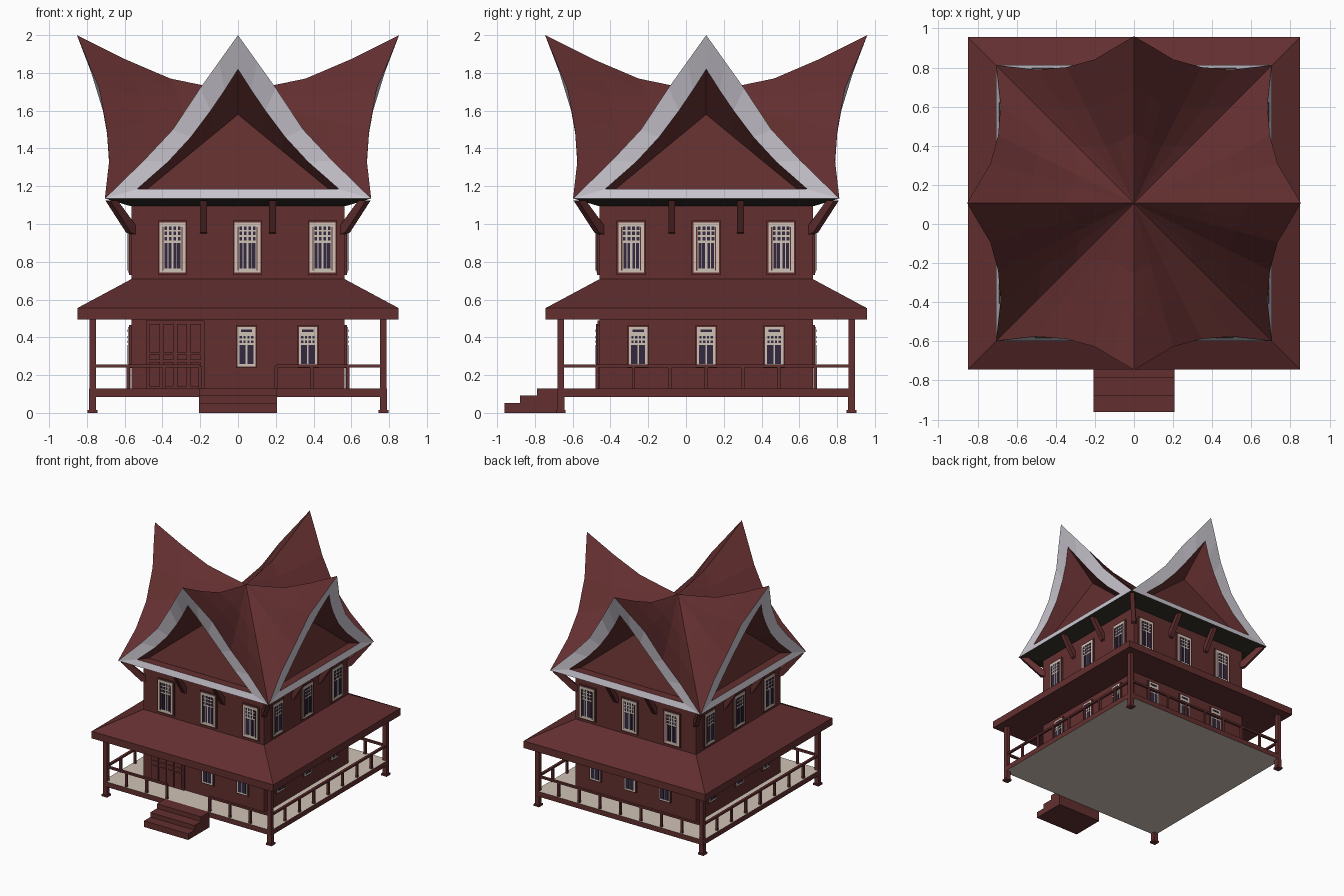
import bpy, bmesh, math
from mathutils import Matrix, Vector

if "Cube" in bpy.data.objects:
    bpy.data.objects.remove(bpy.data.objects["Cube"])

CENTRE = Vector((0, 0.107, 0))      # house centre; the steps stick out to the front
COLOURS = {
    "dark_red": (0.125, 0.028, 0.029), "pale_trim": (0.60, 0.57, 0.63),
    "beige": (0.63, 0.54, 0.46), "dark_glass": (0.033, 0.022, 0.05),
    "soffit_dark": (0.028, 0.025, 0.018),
}
MATS = list(COLOURS)
for n, c in COLOURS.items():
    bpy.data.materials.new(n).diffuse_color = (*c, 1)
RED, TRIM, BEIGE, GLASS, SOFFIT = range(5)
parts = {}


def add(name, pts, faces, mat, k=0):
    """Add faces to a part, turned k quarter turns round the house centre."""
    bm = parts.setdefault(name, bmesh.new())
    m = Matrix.Translation(CENTRE) @ Matrix.Rotation(k * math.pi / 2, 4, 'Z')
    vs = [bm.verts.new(m @ Vector(p)) for p in pts]
    for f in faces:
        bm.faces.new([vs[i] for i in f]).material_index = mat


HEX = [(3, 2, 1, 0), (4, 5, 6, 7), (0, 1, 5, 4), (1, 2, 6, 5), (2, 3, 7, 6), (3, 0, 4, 7)]


def box(name, x, y, z, mat=RED, k=0):
    pts = [(a, b, c) for c in z for a, b in ((x[0], y[0]), (x[1], y[0]), (x[1], y[1]), (x[0], y[1]))]
    add(name, pts, HEX, mat, k)


def taper(name, cx, cy, z0, z1, r0, r1, mat=RED, k=0):
    pts = [(cx + a * r, cy + b * r, z) for z, r in ((z0, r0), (z1, r1))
           for a, b in ((-1, -1), (1, -1), (1, 1), (-1, 1))]
    add(name, pts, HEX, mat, k)


WALL = 0.565


def plate(name, x0, x1, z0, z1, d, mat, k):
    """Thin plate on a wall, standing d proud of it."""
    box(name, (x0, x1), (-WALL - d, -WALL + 0.005), (z0, z1), mat, k)


# deck: red rim, beige top and underside
box("deck", (-.788, .788), (-.788, .788), (.085, .128))
for f in parts["deck"].faces:
    f.normal_update()
    f.material_index = BEIGE if abs(f.normal.z) > .5 else RED

# walls and skirt roof
box("walls", (-WALL, WALL), (-WALL, WALL), (.128, 1.11))
taper("skirt_roof", 0, 0, .495, .555, .85, .85)
taper("skirt_roof", 0, 0, .555, .708, .85, .565)

# front steps
for i, (y0, h) in enumerate(((-1.068, .052), (-.985, .091), (-.895, .13))):
    box("front_steps", (-.207, .207), (y0, -.787), (0, h))

# posts, feet and railing
for k in range(4):
    taper("corner_posts", -.77, -.77, .05, .5, .017, .017, RED, k)
    taper("corner_posts", -.77, -.77, 0, .015, .026, .026, RED, k)
    taper("corner_posts", -.77, -.77, .015, .085, .019, .019, RED, k)
    spans = [(-.77, -.2), (.2, .77)] if k == 0 else [(-.77, .77)]
    for a, b in spans:
        box("railing", (a, b), (-.78, -.76), (.24, .256), RED, k)
        n = 3 if k == 0 else 8
        for i in range(n + 1):
            taper("railing", a + (b - a) * i / n, -.77, .12, .245, .009, .009, RED, k)


def upper_window(x, k):
    plate("upper_windows", x - .077, x + .077, .73, 1.018, .012, RED, k)
    plate("upper_windows", x - .068, x + .068, .742, 1.008, .017, BEIGE, k)
    for s in (-1, 1):
        for a, b in ((.006, .021), (.025, .042)):      # lower panes
            lo, hi = sorted((x + s * a, x + s * b))
            plate("upper_windows", lo, hi, .765, .9, .020, GLASS, k)
        lo, hi = sorted((x + s * .047, x + s * .053))
        plate("upper_windows", lo, hi, .755, .985, .020, RED, k)
    for i in range(4):                                 # lattice above
        for j in range(3):
            cx, cz = x - .036 + .024 * i, .922 + .028 * j
            plate("upper_windows", cx - .007, cx + .007, cz - .009, cz + .009, .020, GLASS, k)


def lower_window(x, k):
    plate("lower_windows", x - .056, x + .056, .238, .464, .012, RED, k)
    plate("lower_windows", x - .048, x + .048, .246, .456, .017, BEIGE, k)
    plate("lower_windows", x - .03, x + .03, .428, .442, .020, GLASS, k)
    for s in (-1, 1):
        lo, hi = sorted((x + s * .004, x + s * .037))
        plate("lower_windows", lo, hi, .258, .36, .020, GLASS, k)
    for i in range(4):
        cx = x - .03 + .02 * i
        for cz in (.377, .4):
            plate("lower_windows", cx - .006, cx + .006, cz - .007, cz + .007, .020, GLASS, k)


for k in range(4):
    shift = (.05, 0, -.05, 0)[k]
    for i in (-1, 0, 1):
        upper_window(shift + .397 * i, k)
        if not (k == 0 and i == -1):
            lower_window(shift * .9 + (.36 if k % 2 else .325) * i, k)

# panelled front door
plate("front_door", -.487, -.178, .128, .49, .010, RED, 0)
for i in range(4):
    x = -.474 + .0725 * i
    for z0, z1 in ((.14, .27), (.28, .31), (.32, .47)):
        plate("front_door", x + .005, x + .06, z0, z1, .018, RED, 0)

# eave brackets, two per face and one on each corner
for k in range(4):
    for x, turn, s in ((-.182, 0, 1), (.182, 0, 1), (0, .5, 1.414)):
        prof = [(.555 * s, .945), (.58 * s, .955), (.69 * s, 1.125), (.65 * s, 1.125), (.555 * s, .995)]
        pts = [(x + w, -d, z) for w in (-.018, .018) for d, z in prof]
        faces = [(4, 3, 2, 1, 0), (5, 6, 7, 8, 9)]
        faces += [(i, (i + 1) % 5, 5 + (i + 1) % 5, 5 + i) for i in range(5)]
        add("eave_brackets", pts, faces, RED, k + turn)

# upper roof: four swept gables; points are (sideways, outward, height)
OUTER = [(0, .853, 2.0), (.1, .795, 1.86), (.2, .735, 1.72), (.345, .695, 1.5),
         (.5, .682, 1.335), (.705, .705, 1.135)]
INNER = [(0, .78, 1.82), (.07, .742, 1.71), (.145, .715, 1.6), (.25, .69, 1.46),
         (.37, .683, 1.33), (.535, .69, 1.185)]
PANEL = [(.48 * u / .535, .52 + .1 * u / .535, 1.58 - .395 * u / .535) for u, _, _ in INNER]
RIDGE = [(0, 1.70), (.21, 1.733), (.42, 1.77), (.7, 1.872), (1, 2.0)]


def section(t, ridge_z):
    valley_z = 1.70 + (1.135 - 1.70) * t
    return [(u * t, d * t, ridge_z + (valley_z - ridge_z) * (2 - z) / .865) for u, d, z in OUTER]


for k in range(4):
    for s in (-1, 1):
        def strip(a, b, mat):
            for i in range(len(a) - 1):
                q = [(s * u, -d, z) for u, d, z in (a[i], a[i + 1], b[i + 1], b[i])]
                add("upper_roof", q, [(0, 1, 2, 3)], mat, k)
        rows = [section(t, z) for t, z in RIDGE]
        # first row collapses to the roof centre
        for i in range(len(OUTER) - 1):
            tri = [(s * u, -d, z) for u, d, z in (rows[0][0], rows[1][i], rows[1][i + 1])]
            add("upper_roof", tri, [(0, 1, 2)], RED, k)
        for a, b in zip(rows[1:], rows[2:]):
            strip(a, b, RED)
        strip(OUTER, INNER, TRIM)      # barge boards
        strip(INNER, PANEL, RED)       # recess sides

    def quad(a, b, mat):
        q = [(-a[0], -a[1], a[2]), (a[0], -a[1], a[2]), (b[0], -b[1], b[2]), (-b[0], -b[1], b[2])]
        add("upper_roof", q, [(0, 1, 2, 3)], mat, k)
    quad(OUTER[-1], INNER[-1], TRIM)   # fascia
    quad(INNER[-1], PANEL[-1], RED)    # recess floor
    outline = [(-u, -d, z) for u, d, z in PANEL[:0:-1]] + [(u, -d, z) for u, d, z in PANEL]
    add("upper_roof", outline, [range(len(outline))], RED, k)
    quad(OUTER[-1], (.57, .57, 1.095), SOFFIT)
add("upper_roof", [(a * .57, b * .57, 1.095) for a, b in ((-1, -1), (1, -1), (1, 1), (-1, 1))],
    [(0, 1, 2, 3)], SOFFIT)
bmesh.ops.remove_doubles(parts["upper_roof"], verts=parts["upper_roof"].verts[:], dist=.0005)

# turn every part into an object
for name, bm in parts.items():
    bmesh.ops.recalc_face_normals(bm, faces=bm.faces[:])
    me = bpy.data.meshes.new(name)
    for n in MATS:
        me.materials.append(bpy.data.materials[n])
    bm.to_mesh(me)
    bm.free()
    bpy.context.collection.objects.link(bpy.data.objects.new(name, me))

for m in bpy.data.materials:
    if m.users and not m.is_grease_pencil:
        m.use_nodes = True
        m.node_tree.nodes["Principled BSDF"].inputs["Base Color"].default_value = m.diffuse_color
